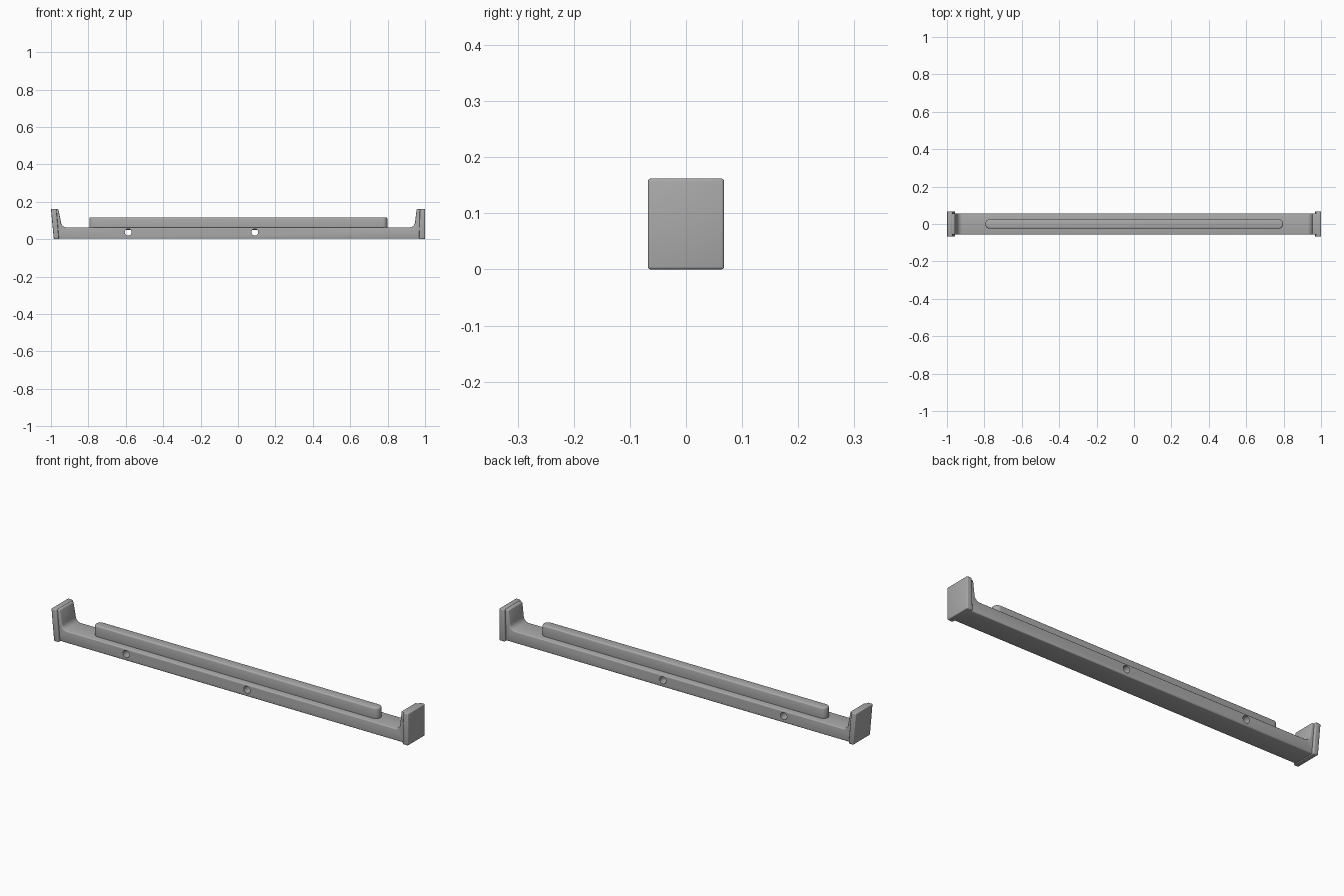
import bpy
import bmesh
from math import cos, sin, pi, radians

old = bpy.data.objects.get("Cube")
if old:
    bpy.data.objects.remove(old, do_unlink=True)

grey = bpy.data.materials.new("matte grey")
grey.use_nodes = True
colour = (0.4, 0.4, 0.4, 1)
grey.diffuse_color = colour
grey.node_tree.nodes["Principled BSDF"].inputs["Base Color"].default_value = colour


def arc(cx, cy, r, start, end, steps=8):
    """Points on a circular arc, angles in degrees."""
    angles = [radians(start + (end - start) * i / steps) for i in range(steps + 1)]
    return [(cx + r * cos(a), cy + r * sin(a)) for a in angles]


def extrude(name, points, low, high, upright=False):
    """Extrude an outline along y, or along z when upright."""
    bm = bmesh.new()
    place = (lambda p, d: (p[0], p[1], d)) if upright else (lambda p, d: (p[0], d, p[1]))
    base = bm.faces.new([bm.verts.new(place(p, low)) for p in points])
    grown = bmesh.ops.extrude_face_region(bm, geom=[base])["geom"]
    shift = (0, 0, high - low) if upright else (0, high - low, 0)
    bmesh.ops.translate(bm, vec=shift, verts=[v for v in grown if isinstance(v, bmesh.types.BMVert)])
    bmesh.ops.recalc_face_normals(bm, faces=bm.faces)
    mesh = bpy.data.meshes.new(name)
    bm.to_mesh(mesh)
    bm.free()
    mesh.materials.append(grey)
    obj = bpy.data.objects.new(name, mesh)
    bpy.context.collection.objects.link(obj)
    return obj


def apply_modifier(obj, kind, **settings):
    mod = obj.modifiers.new(kind.lower(), kind)
    for key, value in settings.items():
        setattr(mod, key, value)
    bpy.ops.object.select_all(action="DESELECT")
    obj.select_set(True)
    bpy.context.view_layer.objects.active = obj
    bpy.ops.object.modifier_apply(modifier=mod.name)


def finish(obj):
    bpy.ops.object.select_all(action="DESELECT")
    obj.select_set(True)
    bpy.context.view_layer.objects.active = obj
    bpy.ops.object.shade_smooth_by_angle(angle=radians(35))


# Long bar with filleted uprights; the left-hand end leans outward
bar_top, fillet = 0.063, 0.03
outline = [(-0.978, 0.003), (0.985, 0.003), (0.985, 0.16), (0.955, 0.16)]
outline += arc(0.917, bar_top + fillet, fillet, 0, -90)
outline += arc(-0.917, bar_top + fillet, fillet, 270, 180)
outline += [(-0.96, 0.16), (-0.988, 0.16)]
bar = extrude("bar", outline, -0.057, 0.057)
apply_modifier(bar, "BEVEL", width=0.005, segments=3, limit_method="ANGLE", angle_limit=radians(40))

# Two round holes straight through the bar
for x in (-0.587, 0.09):
    cutter = extrude("hole_cutter", arc(x, 0.037, 0.018, 0, 350, 35), -0.2, 0.2)
    cutter.hide_render = True
    apply_modifier(bar, "BOOLEAN", object=cutter, operation="DIFFERENCE", solver="EXACT")
    bpy.data.objects.remove(cutter, do_unlink=True)
finish(bar)

# Wider end plates, one leaning and one vertical
plates = {
    "right_end_plate": [(-0.985, 0), (-0.957, 0), (-0.971, 0.162), (-1, 0.162)],
    "left_end_plate": [(0.968, 0), (1, 0), (1, 0.162), (0.972, 0.162)],
}
for name, points in plates.items():
    plate = extrude(name, points, -0.068, 0.068)
    apply_modifier(plate, "BEVEL", width=0.005, segments=3, limit_method="ANGLE", angle_limit=radians(40))
    finish(plate)

# Round-ended raised rail on top of the bar
r = 0.025
rail_outline = arc(0.798 - r, 0, r, -90, 90, 16) + arc(-0.795 + r, 0, r, 90, 270, 16)
rail = extrude("top_rail", rail_outline, 0.05, 0.117, upright=True)
apply_modifier(rail, "BEVEL", width=0.007, segments=3, limit_method="ANGLE", angle_limit=radians(40))
finish(rail)
